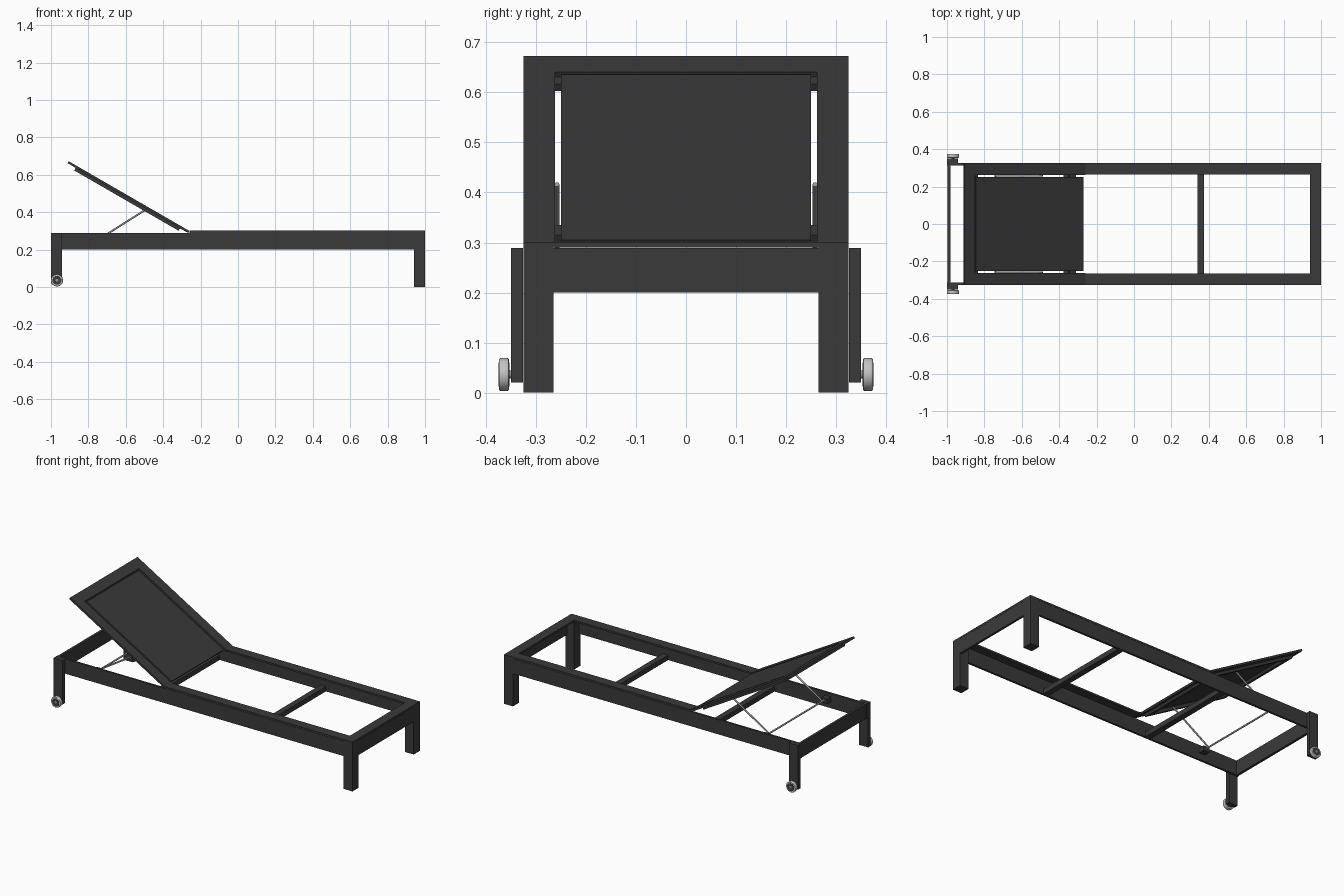
import bpy, bmesh, math
from mathutils import Matrix, Vector

cube = bpy.data.objects.get("Cube")
if cube:
    bpy.data.objects.remove(cube, do_unlink=True)


def material(name, value, rough=0.6):
    m = bpy.data.materials.new(name)
    m.use_nodes = True
    col = (value, value, value, 1)
    m.diffuse_color = col
    bsdf = m.node_tree.nodes["Principled BSDF"]
    bsdf.inputs["Base Color"].default_value = col
    bsdf.inputs["Roughness"].default_value = rough
    return m


FRAME = material("charcoal frame", 0.042)
FABRIC = material("charcoal fabric", 0.040)
STEEL = material("grey steel", 0.3)
TYRE = material("light grey tyre", 0.55)


def add_object(name, bm, mat):
    mesh = bpy.data.meshes.new(name)
    bmesh.ops.recalc_face_normals(bm, faces=bm.faces)
    bm.to_mesh(mesh)
    bm.free()
    mesh.materials.append(mat)
    ob = bpy.data.objects.new(name, mesh)
    bpy.context.collection.objects.link(ob)
    return ob


def box(name, xs, ys, zs, mat=FRAME, matrix=Matrix()):
    lo, hi = Vector((xs[0], ys[0], zs[0])), Vector((xs[1], ys[1], zs[1]))
    bm = bmesh.new()
    place = Matrix.Translation((lo + hi) / 2) @ Matrix.Diagonal((*(hi - lo), 1))
    bmesh.ops.create_cube(bm, size=1, matrix=matrix @ place)
    return add_object(name, bm, mat)


def pair(name, xs, ys, zs, mat=FRAME, matrix=Matrix()):
    """Left and right copies of a box, mirrored across the long axis."""
    box("left_" + name, xs, ys, zs, mat, matrix)
    box("right_" + name, xs, (-ys[1], -ys[0]), zs, mat, matrix)


def rod(name, a, b, radius, mat, segments=12):
    a, b = Vector(a), Vector(b)
    turn = (b - a).to_track_quat('Z', 'Y').to_matrix().to_4x4()
    bm = bmesh.new()
    bmesh.ops.create_cone(bm, cap_ends=True, segments=segments, radius1=radius,
                          radius2=radius, depth=(b - a).length,
                          matrix=Matrix.Translation((a + b) / 2) @ turn)
    ob = add_object(name, bm, mat)
    for p in ob.data.polygons:
        p.use_smooth = len(p.vertices) == 4
    return ob


# Base: thin aprons, foot legs and outer head legs
RAIL = (0.2, 0.289)
pair("side_rail", (-1, 0.94), (0.312, 0.325), RAIL)
box("foot_apron", (0.987, 1), (-0.265, 0.265), RAIL)
box("head_apron", (-0.997, -0.982), (-0.312, 0.312), RAIL)
pair("foot_leg", (0.94, 1), (0.265, 0.325), (0, 0.29))
pair("head_leg", (-1, -0.94), (0.326, 0.35), (0.02, 0.289))

# Flat seat frame on top of the rails
SEAT = (0.29, 0.301)
pair("seat_side", (-0.26, 1), (0.265, 0.325), SEAT)
box("seat_foot_end", (0.94, 1), (-0.265, 0.265), SEAT)

# Cross bars at the bottom of the rails
for name, x in (("middle_crossbar", 0.357), ("back_crossbar", -0.36)):
    box(name, (x - 0.018, x + 0.018), (-0.312, 0.312), (0.2, 0.23))

# Tilted backrest: local x runs up the slope, local z is its upper normal
c, s = math.cos(math.radians(30)), math.sin(math.radians(30))
TILT = Matrix(((-c, 0, s, -0.26), (0, -1, 0, 0), (s, 0, c, 0.3), (0, 0, 0, 1)))
TOP = (-0.012, 0)
UNDER = (-0.028, -0.012)
pair("backrest_side", (0, 0.745), (0.262, 0.325), TOP, FRAME, TILT)
box("backrest_top", (0.682, 0.745), (-0.262, 0.262), TOP, FRAME, TILT)
box("backrest_panel", (0.012, 0.674), (-0.25, 0.25), (-0.013, -0.001), FABRIC, TILT)
pair("backrest_stiffener", (0.05, 0.695), (0.264, 0.285), UNDER, FRAME, TILT)
for name, at in (("backrest_lower_bar", 0.05), ("backrest_upper_bar", 0.655)):
    box(name, (at, at + 0.04), (-0.264, 0.264), UNDER, FRAME, TILT)

# Support bail: two arms joined by a low rod, resting in rail brackets
for side, y in (("left", 0.258), ("right", -0.258)):
    rod(side + "_support_arm", (-0.49, y, 0.416), (-0.74, y, 0.258), 0.005, STEEL)
rod("support_cross_rod", (-0.74, -0.3, 0.258), (-0.74, 0.3, 0.258), 0.005, STEEL)
pair("support_bracket", (-0.76, -0.72), (0.275, 0.312), (0.24, 0.27))

# Wheels: rounded tyre with a dark hub and axle
for side, d in (("left", 1), ("right", -1)):
    hub = (-0.968, d * 0.364, 0.036)
    tyre = rod(side + "_tyre", (hub[0], d * 0.354, hub[2]),
               (hub[0], d * 0.374, hub[2]), 0.033, TYRE, 32)
    bevel = tyre.modifiers.new("rounded_edge", 'BEVEL')
    bevel.width = 0.004
    bevel.segments = 3
    bevel.limit_method = 'ANGLE'
    rod(side + "_hub", (hub[0], d * 0.353, hub[2]),
        (hub[0], d * 0.3745, hub[2]), 0.024, FRAME, 24)
    rod(side + "_axle", (hub[0], d * 0.345, hub[2]),
        (hub[0], d * 0.375, hub[2]), 0.008, STEEL)
